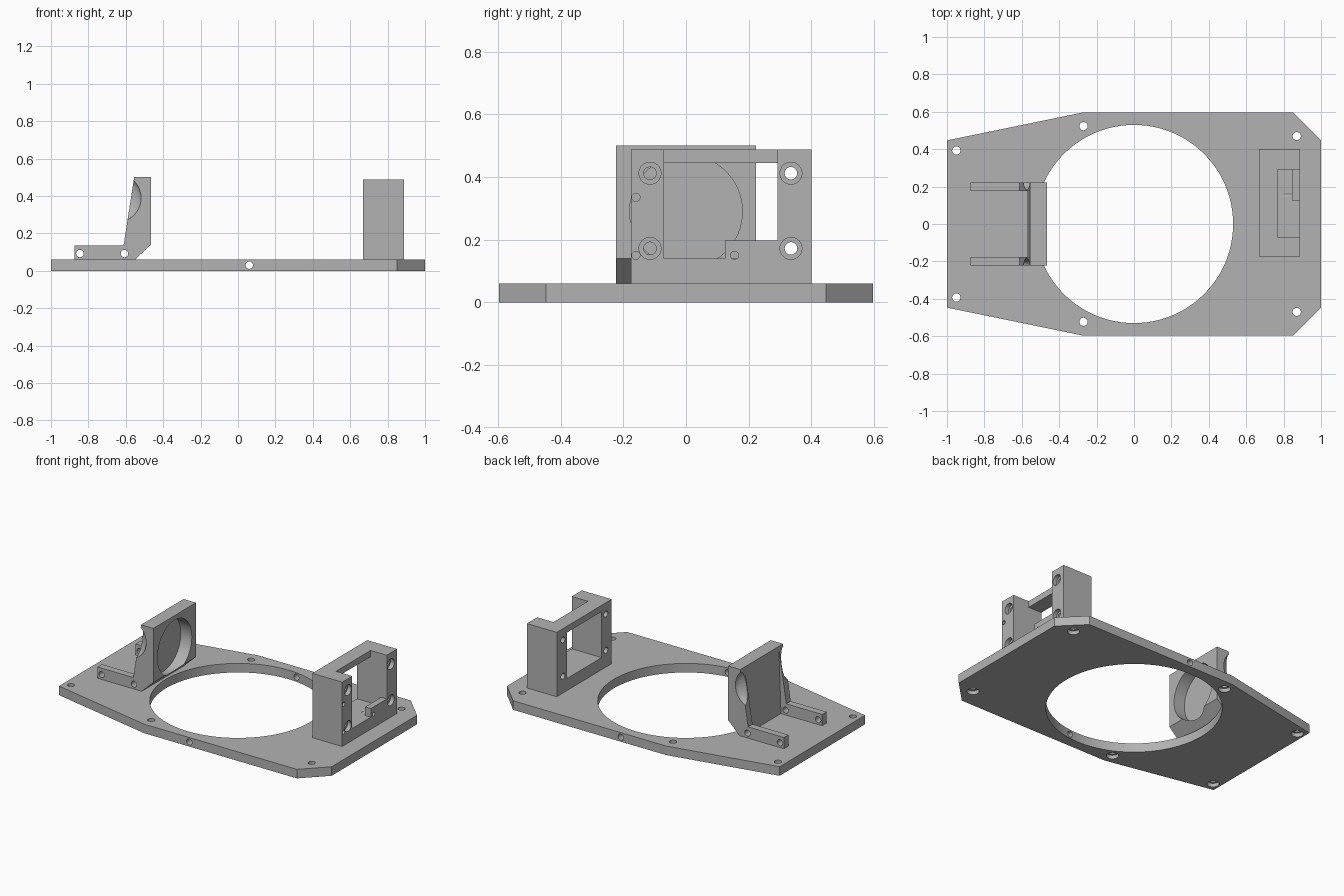
import bpy
import bmesh
import math
from mathutils import Matrix, Vector

cube = bpy.data.objects.get("Cube")
if cube:
    bpy.data.objects.remove(cube, do_unlink=True)

grey = bpy.data.materials.new("plain grey")
grey.use_nodes = True
GREY = (0.45, 0.45, 0.45, 1)
grey.diffuse_color = GREY
grey.node_tree.nodes["Principled BSDF"].inputs["Base Color"].default_value = GREY


def to_object(name, bm):
    bmesh.ops.recalc_face_normals(bm, faces=bm.faces)
    mesh = bpy.data.meshes.new(name)
    bm.to_mesh(mesh)
    bm.free()
    mesh.materials.append(grey)
    obj = bpy.data.objects.new(name, mesh)
    bpy.context.collection.objects.link(obj)
    return obj


def prism(name, points, axis, start, end):
    """Extrude a 2D outline along z (points are x, y) or y (points are x, z)."""
    bm = bmesh.new()
    place = (lambda a, b: (a, b, start)) if axis == "z" else (lambda a, b: (a, start, b))
    face = bm.faces.new([bm.verts.new(place(*p)) for p in points])
    grown = bmesh.ops.extrude_face_region(bm, geom=[face])["geom"]
    move = Vector((0, 0, end - start)) if axis == "z" else Vector((0, end - start, 0))
    bmesh.ops.translate(bm, vec=move, verts=[v for v in grown if isinstance(v, bmesh.types.BMVert)])
    return to_object(name, bm)


def box(name, low, high):
    low, high = Vector(low), Vector(high)
    bm = bmesh.new()
    bmesh.ops.create_cube(bm, size=1)
    bmesh.ops.scale(bm, vec=high - low, verts=bm.verts)
    bmesh.ops.translate(bm, vec=(low + high) / 2, verts=bm.verts)
    return to_object(name, bm)


def rod(start, end, radius, sides=32):
    start, end = Vector(start), Vector(end)
    along = end - start
    turn = along.to_track_quat("Z", "Y").to_matrix().to_4x4()
    bm = bmesh.new()
    bmesh.ops.create_cone(bm, cap_ends=True, segments=sides, radius1=radius, radius2=radius,
                          depth=along.length, matrix=Matrix.Translation((start + end) / 2) @ turn)
    return to_object("cutter", bm)


def combine(obj, other, operation="DIFFERENCE"):
    mod = obj.modifiers.new("combine", "BOOLEAN")
    mod.operation = operation
    mod.solver = "EXACT"
    mod.object = other
    bpy.context.view_layer.objects.active = obj
    bpy.ops.object.modifier_apply(modifier=mod.name)
    bpy.data.objects.remove(other, do_unlink=True)


# Base plate with large opening
T = 0.06
half = [(-1, 0.447), (-0.27, 0.597), (0.85, 0.597), (1, 0.447)]
plate = prism("base_plate", half + [(x, -y) for x, y in reversed(half)], "z", 0, T)
combine(plate, rod((0, 0, -0.1), (0, 0, 0.2), 0.53, 96))

# Screw holes, counterbored from below
for x, y in [(-0.95, 0.393), (-0.27, 0.523), (0.87, 0.47)]:
    for s in (-1, 1):
        combine(plate, rod((x, s * y, -0.1), (x, s * y, 0.2), 0.022))
        combine(plate, rod((x, s * y, -0.1), (x, s * y, 0.025), 0.037))

# Cross hole through both rims
combine(plate, rod((0.06, -0.8, 0.03), (0.06, 0.8, 0.03), 0.02))

# Round-pocket bracket: side profile, recess between the arms, pocket
W = 0.223
bracket = prism("pocket_bracket", [(-0.875, T), (-0.875, 0.135), (-0.612, 0.135), (-0.555, 0.5),
                                   (-0.465, 0.5), (-0.465, 0.14), (-0.55, T)], "y", -W, W)
combine(bracket, prism("cutter", [(-1, 0), (-0.575, 0), (-0.553, 0.6), (-1, 0.6)], "y", -0.177, 0.177))
combine(bracket, rod((-0.546, 0, 0.29), (-0.3, 0, 0.29), 0.18, 64))

# Arm holes and scooped rib edges
for x in (-0.845, -0.607):
    combine(bracket, rod((x, -0.5, 0.092), (x, 0.5, 0.092), 0.02))
for s in (-1, 1):
    bm = bmesh.new()
    bmesh.ops.create_uvsphere(bm, u_segments=32, v_segments=20, radius=0.13)
    bmesh.ops.scale(bm, vec=(1, 0.38, 1), verts=bm.verts)
    bmesh.ops.translate(bm, vec=(-0.648, s * W, 0.389), verts=bm.verts)
    combine(bracket, to_object("cutter", bm))

# Window bracket: block, open-topped pocket, window
frame = box("window_bracket", (0.668, -0.175, T), (0.887, 0.4, 0.487))
combine(frame, box("cutter", (0.768, -0.07, 0.14), (1, 0.292, 0.6)))
combine(frame, box("cutter", (0.5, -0.07, 0.14), (0.8, 0.292, 0.445)))

# Small tab at the pocket corner
combine(frame, box("tab", (0.845, 0.125, 0.12), (0.887, 0.31, 0.197)), "UNION")

# Mounting holes with counterbores, and small pilot holes
for y in (-0.115, 0.335):
    for z in (0.172, 0.412):
        combine(frame, rod((0.5, y, z), (1, y, z), 0.02))
        combine(frame, rod((0.86, y, z), (1, y, z), 0.035))
for y, z in [(-0.16, 0.335), (-0.16, 0.15), (0.155, 0.15)]:
    combine(frame, rod((0.8, y, z), (1, y, z), 0.013, 24))

# Smooth round walls, keep edges sharp
bpy.ops.object.select_all(action="DESELECT")
for obj in (plate, bracket, frame):
    obj.select_set(True)
bpy.context.view_layer.objects.active = plate
bpy.ops.object.shade_smooth_by_angle(angle=math.radians(30))
